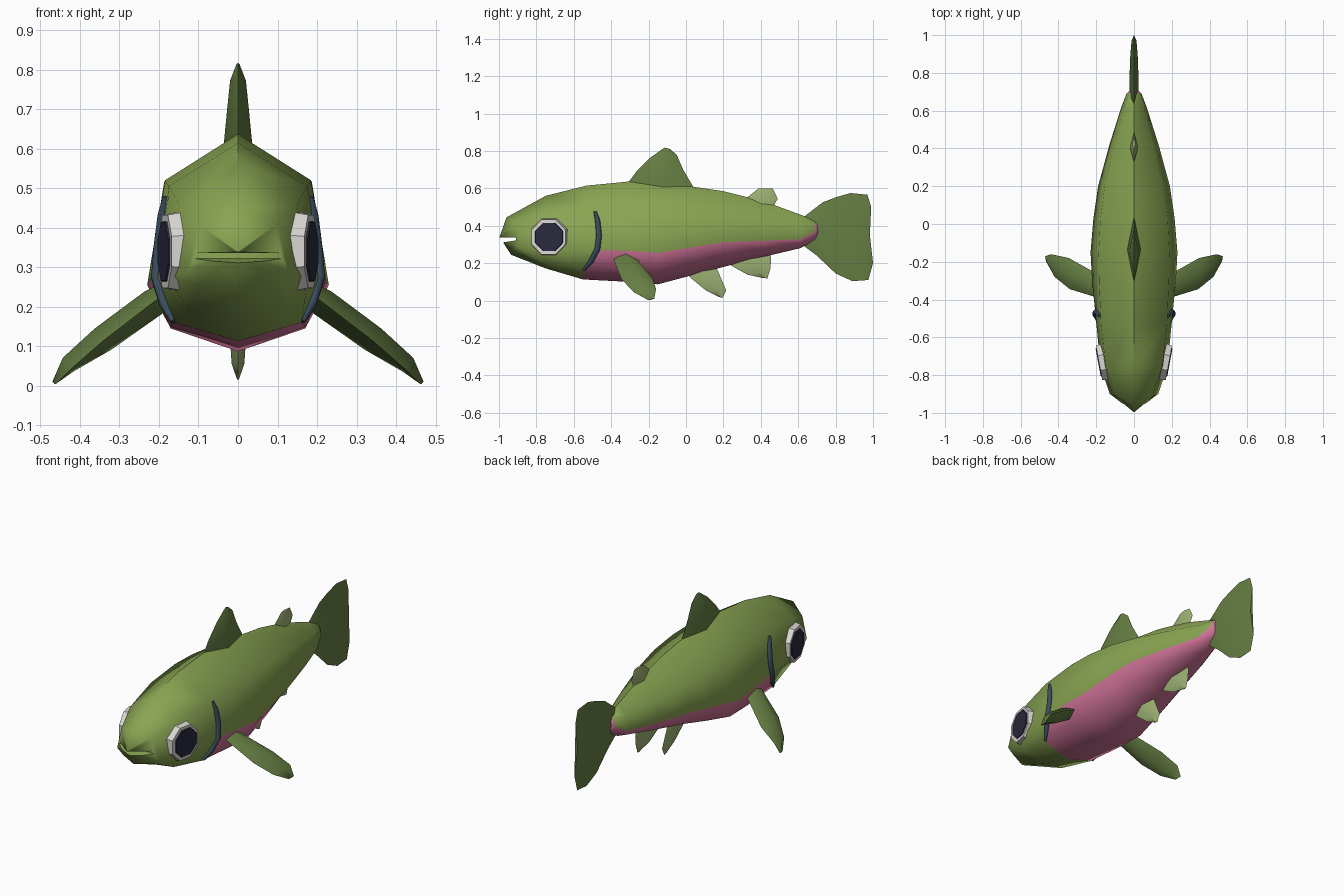
import bpy, bmesh, math
from mathutils import Vector, Matrix

old = bpy.data.objects.get("Cube")
if old:
    bpy.data.objects.remove(old, do_unlink=True)


def material(name, r, g, b):
    lin = [((c / 255 + 0.055) / 1.055) ** 2.4 for c in (r, g, b)] + [1.0]
    m = bpy.data.materials.new(name)
    m.use_nodes = True
    m.diffuse_color = lin
    m.node_tree.nodes["Principled BSDF"].inputs["Base Color"].default_value = lin
    return m


GREEN = material("body green", 137, 164, 82)
PINK = material("belly pink", 208, 115, 152)
OLIVE = material("fin olive", 102, 126, 67)
PALE = material("pale fin green", 158, 178, 116)
WHITE = material("eye white", 218, 215, 211)
DARK = material("pupil navy", 42, 42, 62)
SLATE = material("gill slate", 58, 76, 92)


def finish(name, bm, mats):
    bmesh.ops.recalc_face_normals(bm, faces=bm.faces)
    me = bpy.data.meshes.new(name)
    bm.to_mesh(me)
    bm.free()
    for m in mats:
        me.materials.append(m)
    ob = bpy.data.objects.new(name, me)
    bpy.context.collection.objects.link(ob)
    return ob


def activate(ob):
    bpy.ops.object.select_all(action='DESELECT')
    ob.select_set(True)
    bpy.context.view_layer.objects.active = ob


def smooth(ob, degrees):
    activate(ob)
    bpy.ops.object.shade_smooth_by_angle(angle=math.radians(degrees))


# Body: eight-sided rings
# y, top z, shoulder x z, flank x z, belly x z, keel z
RINGS = [
    (-.90, .445, .100, .410, .128, .290, .090, .258, .245),
    (-.75, .560, .150, .460, .178, .270, .122, .190, .172),
    (-.53, .615, .175, .505, .205, .270, .160, .160, .113),
    (-.30, .637, .185, .520, .222, .265, .172, .150, .100),
    (-.15, .632, .187, .515, .230, .255, .170, .145, .087),
    (.03, .610, .178, .500, .215, .285, .150, .185, .135),
    (.20, .585, .155, .475, .190, .312, .125, .225, .180),
    (.42, .530, .105, .440, .130, .320, .090, .265, .235),
    (.61, .460, .055, .410, .070, .328, .050, .300, .280),
    (.69, .430, .028, .412, .040, .370, .030, .337, .318),
]
# y shifts (top, shoulder, flank, belly, keel): pointed snout and slanted gill edge
SHIFT = {0: (-.06, 0, 0, 0, -.035), 2: (0, 0, .06, -.02, -.02)}

bm = bmesh.new()
loops = []
for i, (y, tz, ux, uz, lx, lz, bx, bz, kz) in enumerate(RINGS):
    s = SHIFT.get(i, (0,) * 5)
    half = [(0, y + s[0], tz), (ux, y + s[1], uz), (lx, y + s[2], lz),
            (bx, y + s[3], bz), (0, y + s[4], kz)]
    ring = half + [(-x, yy, z) for x, yy, z in half[3:0:-1]]
    loops.append([bm.verts.new(p) for p in ring])
for i in range(len(loops) - 1):
    for k in range(8):
        n = (k + 1) % 8
        f = bm.faces.new((loops[i][k], loops[i][n], loops[i + 1][n], loops[i + 1][k]))
        f.material_index = 1 if i >= 2 and 2 <= k <= 5 else 0
for loop, tip, mat in ((loops[0], (0, -.997, .34), 0), (loops[-1], (0, .73, .385), 1)):
    t = bm.verts.new(tip)
    for k in range(8):
        bm.faces.new((loop[k], loop[(k + 1) % 8], t)).material_index = mat
body = finish("body", bm, [GREEN, PINK])

# Mouth: wedge cut through the snout
bm = bmesh.new()
pts = [(-1.05, .340), (-.908, .336), (-.908, .322), (-1.05, .300)]
for x in (-.3, .3):
    for y, z in pts:
        bm.verts.new((x, y, z))
bmesh.ops.convex_hull(bm, input=bm.verts)
cutter = finish("mouth_cutter", bm, [GREEN])
cutter.hide_render = True
cut = body.modifiers.new("mouth", 'BOOLEAN')
cut.operation = 'DIFFERENCE'
cut.solver = 'EXACT'
cut.object = cutter
activate(body)
bpy.ops.object.modifier_apply(modifier=cut.name)
bpy.data.objects.remove(cutter, do_unlink=True)
smooth(body, 62)


# Fins: diamond sections from a leading to a trailing edge
def fin(name, stations, mat, normal=(1, 0, 0), mid_shift=0):
    bm = bmesh.new()
    nrm = Vector(normal).normalized()
    rows = []
    for j, (lead, trail, t) in enumerate(stations):
        a, b = Vector(lead), Vector(trail)
        m = (a + b) / 2
        if j == len(stations) - 1:
            m.y += mid_shift
        rows.append([bm.verts.new(p) for p in (a, m + nrm * t, b, m - nrm * t)])
    for r, s in zip(rows, rows[1:]):
        for k in range(4):
            n = (k + 1) % 4
            bm.faces.new((r[k], r[n], s[n], s[k]))
    for row in (rows[0], rows[-1]):
        bm.faces.new((row[0], row[1], row[3]))
        bm.faces.new((row[1], row[2], row[3]))
    smooth(finish(name, bm, [mat]), 60)


def flat(rows):
    return [((0, a, b), (0, c, d), t) for a, b, c, d, t in rows]


fin("dorsal_fin", flat([(-.31, .58, .05, .57, .036), (-.31, .63, .035, .615, .035),
                        (-.265, .69, -.015, .70, .028), (-.19, .765, -.05, .78, .02),
                        (-.115, .818, -.085, .81, .004)]), OLIVE)
fin("adipose_fin", flat([(.34, .50, .46, .49, .018), (.325, .55, .49, .545, .022),
                         (.385, .598, .465, .598, .008)]), PALE)
fin("pelvic_fin", flat([(.00, .17, .14, .22, .018), (.02, .125, .17, .16, .022),
                        (.105, .055, .215, .055, .016), (.17, .022, .195, .014, .003)]), PALE)
fin("anal_fin", flat([(.21, .22, .45, .27, .016), (.245, .185, .455, .215, .022),
                      (.33, .138, .45, .165, .016), (.405, .122, .435, .118, .004)]), PALE)
fin("tail_fin", flat([(.62, .440, .62, .300, .022), (.73, .525, .70, .24, .025),
                      (.80, .552, .80, .145, .023), (.88, .575, .89, .104, .02),
                      (.97, .566, .975, .110, .013), (.99, .50, 1.0, .20, .008)]),
    OLIVE, mid_shift=-.012)

for side, label in ((1, "left"), (-1, "right")):
    # Pectoral fins, swept down and back
    rows = [((.15, -.39, .25), (.15, -.27, .25), .030),
            ((.21, -.385, .215), (.22, -.25, .205), .036),
            ((.34, -.345, .115), (.345, -.18, .12), .034),
            ((.42, -.28, .045), (.44, -.16, .062), .022),
            ((.462, -.205, .004), (.47, -.17, .010), .004)]
    fin("pectoral_fin_" + label,
        [((a[0] * side, *a[1:]), (b[0] * side, *b[1:]), t) for a, b, t in rows],
        OLIVE, normal=(.62 * side, 0, .78))

    # Eyes: octagonal white with a dark pupil plate
    normal = Vector((side * .983, -.182, 0))
    turn = normal.to_track_quat('Z', 'Y').to_matrix().to_4x4()
    spin = Matrix.Rotation(math.pi / 8, 4, 'Z')
    for name, out, r1, r2, depth, mat in (
            ("eye_white_", .163, .109, .100, .044, WHITE),
            ("pupil_", .186, .084, .080, .008, DARK)):
        bm = bmesh.new()
        bmesh.ops.create_cone(bm, cap_ends=True, segments=8, radius1=r1, radius2=r2, depth=depth,
                              matrix=Matrix.Translation((side * out, -.732, .34)) @ turn @ spin)
        finish(name + label, bm, [mat])

    # Gill slits: thin tapered tubes along the head edge
    cu = bpy.data.curves.new("gill_" + label, 'CURVE')
    cu.dimensions = '3D'
    cu.bevel_depth = .015
    cu.bevel_resolution = 1
    cu.use_fill_caps = True
    sp = cu.splines.new('POLY')
    path = [(.184, -.487, .478, .5), (.192, -.473, .43, .9), (.201, -.465, .35, 1),
            (.207, -.474, .275, 1), (.188, -.508, .21, .9), (.163, -.547, .163, .5)]
    sp.points.add(len(path) - 1)
    for p, (x, y, z, r) in zip(sp.points, path):
        p.co = (x * side, y, z, 1)
        p.radius = r
    cu.materials.append(SLATE)
    bpy.context.collection.objects.link(bpy.data.objects.new("gill_" + label, cu))
